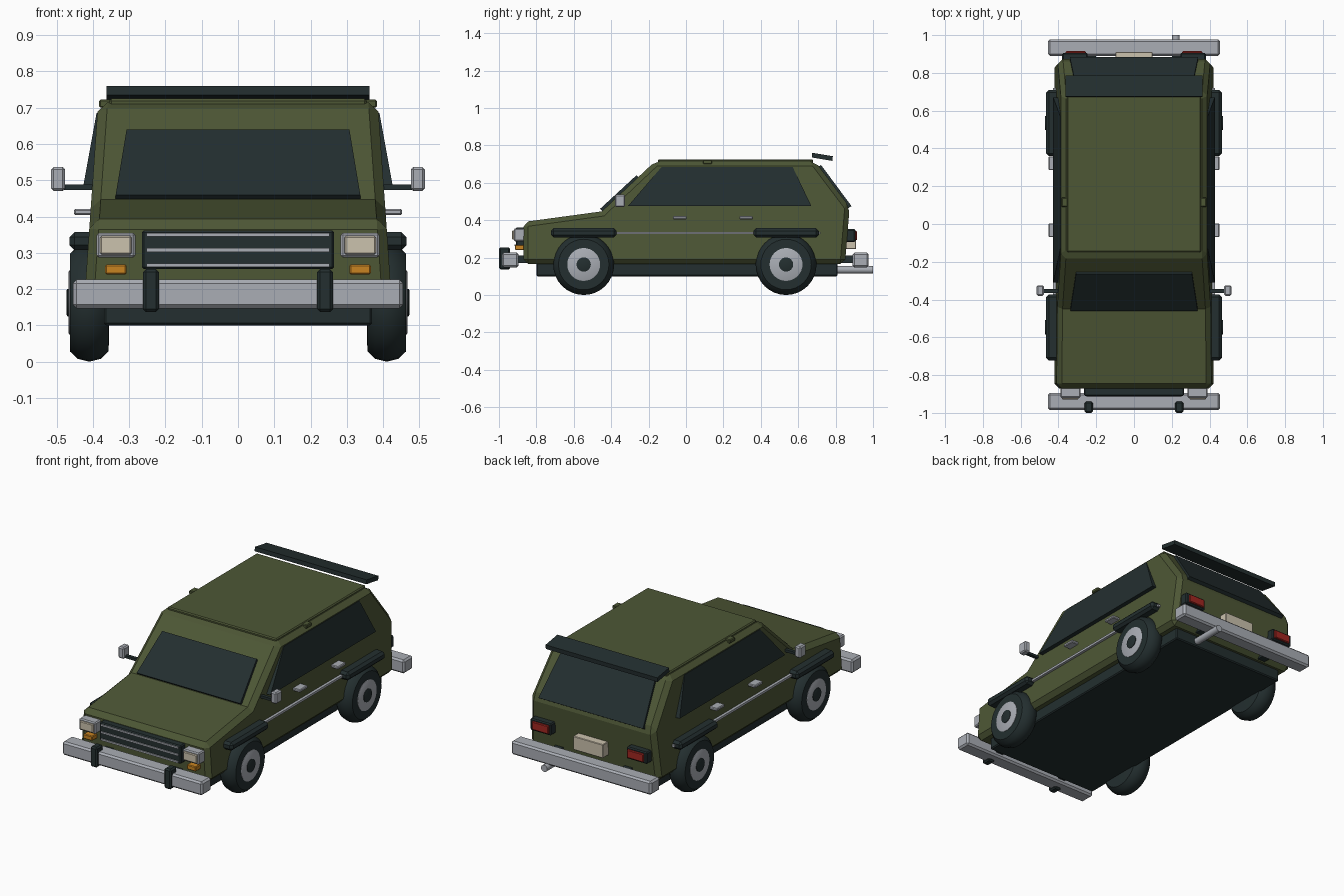
import bpy, bmesh, math
from mathutils import Vector

if "Cube" in bpy.data.objects:
    bpy.data.objects.remove(bpy.data.objects["Cube"], do_unlink=True)


def material(name, r, g, b):
    m = bpy.data.materials.new(name)
    m.use_nodes = True
    m.diffuse_color = (r, g, b, 1)
    m.node_tree.nodes["Principled BSDF"].inputs["Base Color"].default_value = (r, g, b, 1)
    return m


GREEN = material("olive_green", .075, .095, .036)
DARK = material("dark_trim", .017, .028, .029)
SILVER = material("silver", .40, .42, .46)
CREAM = material("cream", .60, .54, .42)
AMBER = material("amber", .58, .23, .015)
RED = material("red", .36, .02, .015)


def finish(name, bm, mat, bevel=0, smooth=False):
    bmesh.ops.recalc_face_normals(bm, faces=bm.faces)
    mesh = bpy.data.meshes.new(name)
    bm.to_mesh(mesh)
    bm.free()
    ob = bpy.data.objects.new(name, mesh)
    bpy.context.collection.objects.link(ob)
    mesh.materials.append(mat)
    if bevel:
        mod = ob.modifiers.new("Bevel", 'BEVEL')
        mod.width, mod.segments = bevel, 1
        mod.limit_method, mod.angle_limit = 'ANGLE', math.radians(40)
    if smooth:
        bpy.ops.object.select_all(action='DESELECT')
        bpy.context.view_layer.objects.active = ob
        ob.select_set(True)
        bpy.ops.object.shade_smooth_by_angle(angle=math.radians(35))
    return ob


def box(name, x, y, z, mat, bevel=0):
    """Box from its (min, max) range on each axis."""
    bm = bmesh.new()
    bmesh.ops.create_cube(bm, size=1)
    for v in bm.verts:
        v.co = [(r[0] + r[1]) / 2 + c * (r[1] - r[0]) for c, r in zip(v.co, (x, y, z))]
    return finish(name, bm, mat, bevel)


def pair(name, x, y, z, mat, bevel=0):
    """The same box on both sides."""
    box("left_" + name, x, y, z, mat, bevel)
    box("right_" + name, (-x[1], -x[0]), y, z, mat, bevel)


def slab(name, corners, depth, mat):
    """Plate: an outer outline pushed inwards by the depth vector."""
    bm = bmesh.new()
    outer = [bm.verts.new(c) for c in corners]
    inner = [bm.verts.new(Vector(c) + Vector(depth)) for c in corners]
    n = len(corners)
    bm.faces.new(outer)
    bm.faces.new(inner[::-1])
    for i in range(n):
        bm.faces.new((outer[i], inner[i], inner[(i + 1) % n], outer[(i + 1) % n]))
    return finish(name, bm, mat)


def lathe(name, profile, centre, side, mat, steps=32):
    """Spin (radius, x) points about the axle line."""
    bm = bmesh.new()
    rings = []
    for r, x in profile:
        ring = []
        for i in range(steps):
            a = math.tau * i / steps
            ring.append(bm.verts.new((side * x, centre[0] + r * math.cos(a),
                                      centre[1] + r * math.sin(a))))
        rings.append(ring)
    for a, b in zip(rings, rings[1:]):
        for i in range(steps):
            j = (i + 1) % steps
            bm.faces.new((a[i], a[j], b[j], b[i]))
    bm.faces.new(rings[0])
    bm.faces.new(rings[-1])
    return finish(name, bm, mat, smooth=True)


# Body shell: side profile, narrowing towards the roof
profile = [(-.87, .165), (-.87, .39), (-.45, .447), (-.165, .715), (.69, .715),
           (.875, .47), (.85, .165)]


def half_width(z):
    return .424 - (z - .165) * .07


bm = bmesh.new()
ends = [[bm.verts.new((s * half_width(z), y, z)) for y, z in profile] for s in (1, -1)]
bm.faces.new(ends[0])
bm.faces.new(ends[1][::-1])
for i in range(len(profile)):
    j = (i + 1) % len(profile)
    bm.faces.new((ends[0][i], ends[1][i], ends[1][j], ends[0][j]))
finish("body_shell", bm, GREEN, .026)
box("roof_panel", (-.355, .355), (-.15, .68), (.70, .725), GREEN, .006)
pair("roof_joint", (.35, .383), (.09, .14), (.70, .722), GREEN, .004)
box("chassis", (-.37, .37), (-.80, .81), (.10, .18), DARK, .006)

# Glass
slab("windshield", [(-.337, -.46, .46), (.337, -.46, .46), (.307, -.265, .64), (-.307, -.265, .64)],
     (0, .02, -.02), DARK)
slab("rear_window", [(-.34, .885, .475), (.34, .885, .475), (.305, .722, .695), (-.305, .722, .695)],
     (0, -.025, -.015), DARK)
for side, label in ((1, "left"), (-1, "right")):
    slab(label + "_side_window",
         [(side * x, y, z) for x, y, z in ((.428, -.31, .476), (.39, -.13, .685),
                                           (.39, .57, .685), (.428, .67, .476))],
         (-side * .04, 0, 0), DARK)

# Roof spoiler, sloping down to the rear
slab("spoiler", [(-.363, .675, .76), (.363, .675, .76), (.363, .785, .742), (-.363, .785, .742)],
     (0, -.002, -.025), DARK)

# Grille with chrome bars
box("grille", (-.265, .265), (-.91, -.86), (.255, .362), DARK, .006)
for i, z in enumerate((.266, .308, .35)):
    box(f"grille_bar_{i}", (-.252, .252), (-.917, -.90), (z - .005, z + .005), SILVER)

# Lights
pair("headlight_frame", (.283, .39), (-.92, -.86), (.287, .355), SILVER, .006)
pair("headlight_lens", (.293, .38), (-.929, -.91), (.296, .346), CREAM, .004)
pair("indicator", (.307, .366), (-.915, -.86), (.24, .268), AMBER, .004)
pair("tail_light_frame", (.245, .38), (.85, .905), (.283, .352), DARK, .006)
pair("tail_light", (.255, .362), (.89, .915), (.293, .342), RED, .004)
box("number_plate", (-.097, .097), (.85, .91), (.245, .325), CREAM, .003)

# Bumpers and exhaust
box("front_bumper", (-.455, .455), (-.985, -.895), (.147, .226), SILVER, .01)
box("rear_bumper", (-.455, .455), (.89, .977), (.147, .226), SILVER, .01)
pair("bumper_guard", (.218, .262), (-1, -.94), (.137, .255), DARK, .008)
for s, label in ((1, "left"), (-1, "right")):
    for y0, y1, end in ((-.90, -.83, "front"), (.82, .90, "rear")):
        box(f"{label}_{end}_bumper_mount", sorted((s * .2, s * .25)), (y0, y1), (.17, .21), DARK)
bm = bmesh.new()
bmesh.ops.create_cone(bm, cap_ends=True, segments=16, radius1=.02, radius2=.02, depth=.22)
for v in bm.verts:
    v.co = (v.co.x + .222, v.co.z + .89, v.co.y + .135)
finish("exhaust_pipe", bm, SILVER, smooth=True)

# Side trim, handles and mirrors
pair("side_strip", (.405, .428), (-.38, .72), (.325, .338), SILVER)
pair("mirror_arm", (.39, .485), (-.365, -.345), (.473, .488), DARK)
pair("mirror", (.477, .515), (-.38, -.325), (.47, .537), SILVER, .007)
for y, label in ((-.07, "front"), (.285, "rear")):
    pair(label + "_door_handle", (.40, .452), (y, y + .073), (.404, .421), SILVER, .004)

# Wheels and arch flares
for y, end in ((-.547, "front"), (.535, "rear")):
    pair(end + "_arch_flare", (.395, .465), (y - .175, y + .175), (.308, .357), DARK, .014)
    for side, label in ((1, "left"), (-1, "right")):
        name, hub = f"{label}_{end}_", (y, .163)
        lathe(name + "tyre", [(.09, .355), (.135, .357), (.155, .378), (.163, .41),
                              (.155, .442), (.135, .463), (.09, .463)], hub, side, DARK)
        lathe(name + "rim", [(.088, .45), (.088, .465), (.084, .467)], hub, side, SILVER)
        lathe(name + "hub_cap", [(.038, .46), (.038, .470), (.034, .472)], hub, side, DARK)
